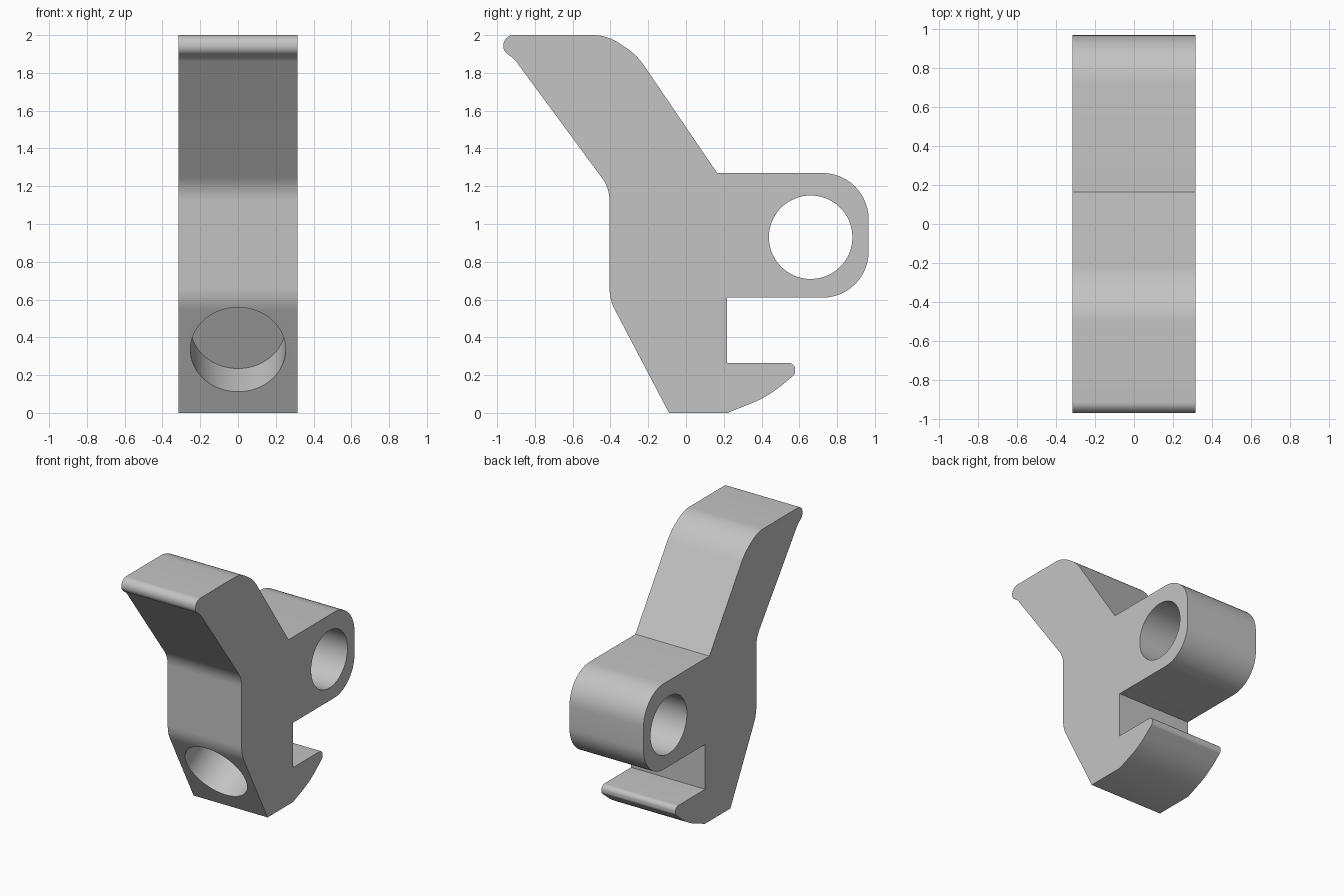
import bpy
import bmesh
from math import tan, pi
from mathutils import Vector, Matrix

cube = bpy.data.objects.get("Cube")
if cube:
    bpy.data.objects.remove(cube, do_unlink=True)

HALF_WIDTH = 0.315

grey = bpy.data.materials.new("plain_grey")
grey.use_nodes = True
grey.diffuse_color = (0.55, 0.55, 0.55, 1)
grey.node_tree.nodes["Principled BSDF"].inputs["Base Color"].default_value = grey.diffuse_color


def fillet(corners, steps=12):
    """Round each (y, z, radius) corner of a closed outline."""
    points = []
    for i, (y, z, radius) in enumerate(corners):
        p = Vector((y, z))
        if radius == 0:
            points.append(p)
            continue
        before = (Vector(corners[i - 1][:2]) - p).normalized()
        after = (Vector(corners[(i + 1) % len(corners)][:2]) - p).normalized()
        turn = pi - before.angle(after)
        start = p + before * radius * tan(turn / 2)
        middle = start + (after - before * before.dot(after)).normalized() * radius
        sweep = turn if before.cross(after) < 0 else -turn
        for k in range(steps + 1):
            points.append(middle + Matrix.Rotation(sweep * k / steps, 2) @ (start - middle))
    return points


def add_object(name, bm):
    mesh = bpy.data.meshes.new(name)
    bm.to_mesh(mesh)
    bm.free()
    mesh.materials.append(grey)
    obj = bpy.data.objects.new(name, mesh)
    bpy.context.collection.objects.link(obj)
    return obj


def cylinder_cutter(name, centre, axis, radius, depth):
    bm = bmesh.new()
    turn = Vector((0, 0, 1)).rotation_difference(Vector(axis)).to_matrix().to_4x4()
    bmesh.ops.create_cone(bm, cap_ends=True, segments=96, radius1=radius, radius2=radius,
                          depth=depth, matrix=Matrix.Translation(centre) @ turn)
    cutter = add_object(name, bm)
    cutter.hide_render = True
    return cutter


# Side outline, clockwise seen with y right and z up
outline = [
    (-0.967, 2.0, 0.055), (-0.42, 2.0, 0.25), (-0.262, 1.897, 0.35),        # lever tip
    (0.165, 1.27, 0), (0.967, 1.27, 0.245), (0.967, 0.61, 0.245),           # pivot lug
    (0.217, 0.61, 0), (0.217, 0.265, 0),                                    # slot
    (0.578, 0.265, 0.035), (0.578, 0.205, 0.03), (0.43, 0.084, 0.6),        # hook
    (0.22, 0, 0), (-0.09, 0, 0),                                            # foot
    (-0.405, 0.6, 0.25), (-0.405, 1.19, 0.2),                               # front face
    (-0.91, 1.875, 0.12), (-0.967, 1.915, 0.05),                            # lever underside
]

# Body: outline extruded across the width
bm = bmesh.new()
face = bm.faces.new([bm.verts.new((-HALF_WIDTH, p.x, p.y)) for p in fillet(outline)])
result = bmesh.ops.extrude_face_region(bm, geom=[face])
moved = [v for v in result["geom"] if isinstance(v, bmesh.types.BMVert)]
bmesh.ops.translate(bm, verts=moved, vec=(2 * HALF_WIDTH, 0, 0))
bmesh.ops.recalc_face_normals(bm, faces=bm.faces)
body = add_object("latch_body", bm)

# Pivot hole, and a blind spring pocket square to the sloped lower front
slope_in = Vector((0, 0.6, 0.315)).normalized()
mouth = Vector((0, -0.266, 0.335))
cutters = [
    cylinder_cutter("pivot_hole_cutter", (0, 0.66, 0.93), (1, 0, 0), 0.221, 1),
    cylinder_cutter("spring_pocket_cutter", mouth + slope_in * 0.065, slope_in, 0.252, 0.4),
]

bpy.ops.object.select_all(action="DESELECT")
body.select_set(True)
bpy.context.view_layer.objects.active = body
for cutter in cutters:
    cut = body.modifiers.new(cutter.name, "BOOLEAN")
    cut.operation = "DIFFERENCE"
    cut.solver = "EXACT"
    cut.object = cutter
    bpy.ops.object.modifier_apply(modifier=cut.name)
    bpy.data.objects.remove(cutter, do_unlink=True)

bpy.ops.object.shade_smooth_by_angle(angle=pi / 6)
